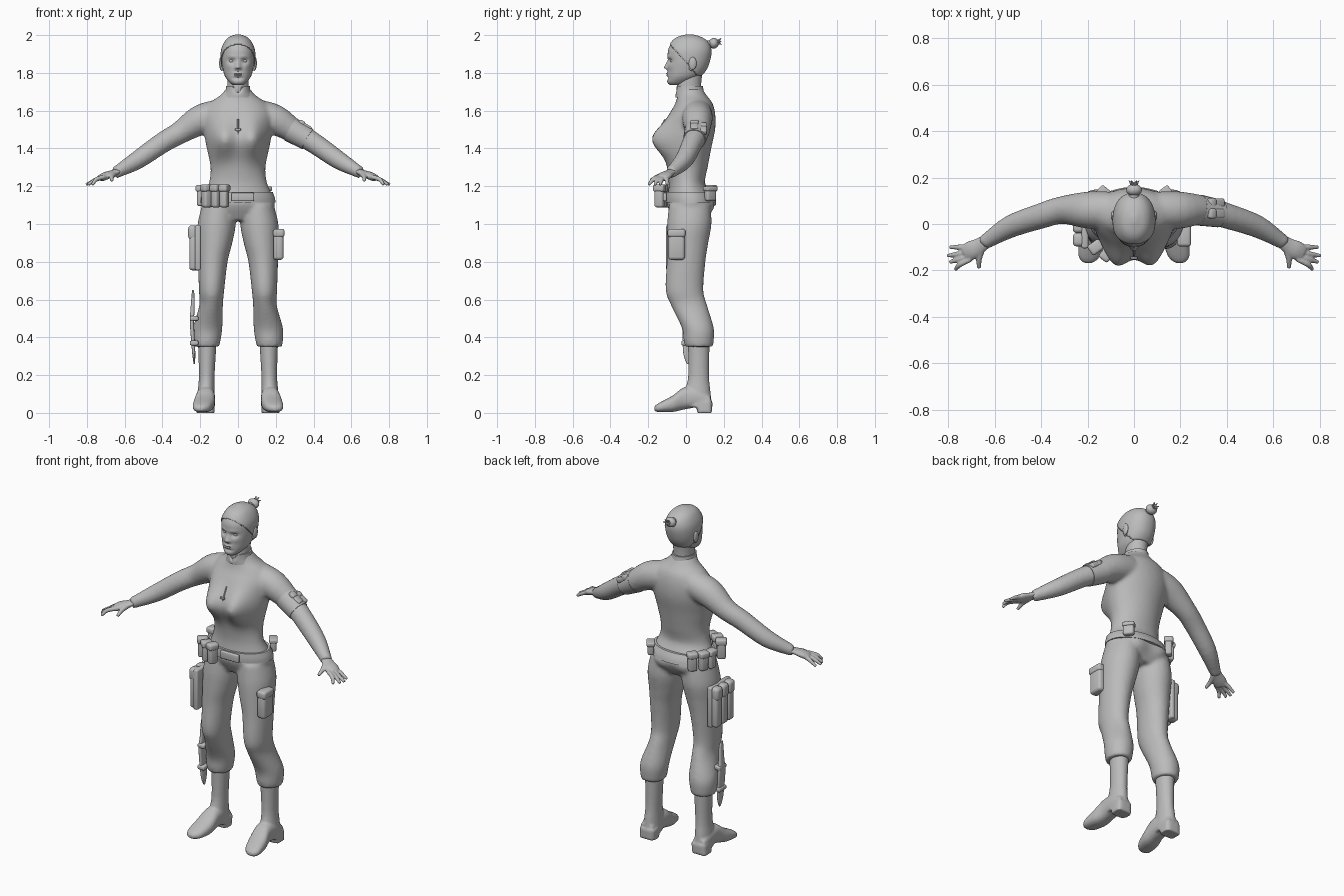
import bpy, bmesh, math
from mathutils import Vector, Matrix

cube = bpy.data.objects.get("Cube")
if cube:
    bpy.data.objects.remove(cube, do_unlink=True)

grey = bpy.data.materials.new("plain grey")
grey.use_nodes = True
tone = (0.5, 0.5, 0.5, 1)
grey.diffuse_color = tone
grey.node_tree.nodes["Principled BSDF"].inputs["Base Color"].default_value = tone


def finish(name, bm, voxel=0, smooth=4):
    """Turn a bmesh into an object; a voxel size fuses its pieces into one skin."""
    bmesh.ops.recalc_face_normals(bm, faces=bm.faces)
    mesh = bpy.data.meshes.new(name)
    bm.to_mesh(mesh)
    bm.free()
    mesh.materials.append(grey)
    obj = bpy.data.objects.new(name, mesh)
    bpy.context.collection.objects.link(obj)
    bpy.ops.object.select_all(action='DESELECT')
    obj.select_set(True)
    bpy.context.view_layer.objects.active = obj
    bpy.ops.object.shade_smooth_by_angle(angle=math.radians(40))
    if voxel:
        fuse = obj.modifiers.new("fuse", 'REMESH')
        fuse.mode = 'VOXEL'
        fuse.voxel_size = voxel
        fuse.use_smooth_shade = True
        soften = obj.modifiers.new("soften", 'SMOOTH')
        soften.iterations = smooth
    return obj


def spline(rows, steps):
    """Catmull-Rom interpolation of rows of numbers."""
    out = []
    last = len(rows) - 1
    for i in range(last):
        four = [rows[max(0, min(last, i + j))] for j in (-1, 0, 1, 2)]
        for k in range(steps):
            t = k / steps
            out.append([q + (r - p) * t / 2 + (p - 2.5 * q + 2 * r - s / 2) * t * t
                        + (1.5 * (q - r) + (s - p) / 2) * t ** 3
                        for p, q, r, s in zip(*four)])
    return out + [list(rows[-1])]


def skin(bm, rings):
    """Bridge successive rings of points and cap both ends."""
    loops = [[bm.verts.new(p) for p in ring] for ring in rings]
    n = len(loops[0])
    for a, b in zip(loops, loops[1:]):
        for i in range(n):
            j = (i + 1) % n
            bm.faces.new((a[i], a[j], b[j], b[i]))
    bm.faces.new(loops[0])
    bm.faces.new(loops[-1])


def loft(bm, rows, axis='z', side=1, n=32, steps=4, power=2):
    """Rows are level, x from, x to, depth from, depth to."""
    def curve(c):
        return math.copysign(abs(c) ** (2 / power), c)
    rings = []
    for level, a, b, c, d in spline(rows, steps):
        ring = []
        for i in range(n):
            ang = math.tau * (i + 0.5) / n
            x = side * ((a + b) / 2 + (b - a) / 2 * curve(math.cos(ang)))
            w = (c + d) / 2 + (d - c) / 2 * curve(math.sin(ang))
            ring.append((x, w, level) if axis == 'z' else (x, level, w))
        rings.append(ring)
    skin(bm, rings)


def even(rows):
    """Rows of level, half width, front, back for parts centred on x."""
    return [(z, -w, w, f, b) for z, w, f, b in rows]


def tube(bm, path, side=1, flat=1, n=16, steps=4):
    """Path rows are x, y, z, radius."""
    rows = spline(path, steps)
    pts = [Vector((side * r[0], r[1], r[2])) for r in rows]
    rings = []
    for i, p in enumerate(pts):
        t = (pts[min(i + 1, len(pts) - 1)] - pts[max(i - 1, 0)]).normalized()
        u = t.cross(Vector((0, 0, 1)))
        u = u.normalized() if u.length > 0.01 else Vector((1, 0, 0))
        v = u.cross(t)
        rings.append([p + rows[i][3] * (u * math.cos(a) + v * flat * math.sin(a))
                      for a in (math.tau * k / n for k in range(n))])
    skin(bm, rings)


def push(bm, centre, size, move):
    """Sculpt a soft bump or dent."""
    for v in bm.verts:
        d = sum(((p - c) / s) ** 2 for p, c, s in zip(v.co, centre, size))
        v.co += Vector(move) * math.exp(-d)


def ball(bm, centre, size, n=16):
    bmesh.ops.create_uvsphere(bm, u_segments=n, v_segments=n // 2 + 2, radius=1,
                              matrix=Matrix.Translation(centre) @ Matrix.Diagonal((*size, 1)))


def box(name, centre, size, turn=0, tilt=0, round_by=0.3):
    bm = bmesh.new()
    bmesh.ops.create_cube(bm, size=1, matrix=Matrix.Diagonal((*size, 1)))
    bmesh.ops.bevel(bm, geom=bm.edges[:], offset=min(size) * round_by, segments=3,
                    profile=0.5, affect='EDGES')
    bm.transform(Matrix.Translation(centre) @ Matrix.Rotation(turn, 4, 'Z')
                 @ Matrix.Rotation(tilt, 4, 'Y'))
    return finish(name, bm)


def pouch(name, x, y, z, depth, width, height):
    """Rounded pouch with a flap, facing away from the body."""
    turn = math.atan2(y - 0.02, x)
    box(name, (x, y, z), (depth, width, height), turn)
    box(name + "_flap", (x, y, z + height * 0.35),
        (depth + 0.012, width + 0.008, height * 0.32), turn)


# Jumpsuit: torso, sleeves and trousers fused into one skin
suit = bmesh.new()
loft(suit, even([(1.02, .12, -.06, .1), (1.1, .195, -.1, .14), (1.16, .177, -.095, .125),
                 (1.22, .153, -.09, .1), (1.3, .145, -.095, .115), (1.4, .165, -.095, .135),
                 (1.5, .183, -.09, .155), (1.58, .185, -.08, .155), (1.64, .15, -.055, .14),
                 (1.68, .095, -.045, .11), (1.72, .06, -.04, .085)]), n=48)
for s in (1, -1):
    push(suit, (s * .08, -.09, 1.45), (.075, .12, .095), (0, -.1, 0))
    push(suit, (s * .09, .13, 1.08), (.06, .08, .07), (0, .025, 0))
for s in (1, -1):
    loft(suit, [(1.1, .02, .19, -.09, .13), (1, .012, .214, -.1, .135),
                (.9, .03, .214, -.102, .118), (.8, .055, .212, -.102, .103),
                (.65, .073, .207, -.108, .092), (.57, .08, .205, -.08, .112),
                (.45, .083, .238, -.022, .147), (.38, .093, .238, -.012, .147),
                (.35, .1, .232, -.005, .142)], side=s)
    tube(suit, [(.1, .06, 1.58, .08), (.2, .06, 1.55, .08), (.31, .06, 1.482, .06),
                (.4, .035, 1.43, .055), (.53, -.01, 1.34, .049), (.63, -.07, 1.282, .034),
                (.65, -.085, 1.272, .032)], s, n=24)
finish("jumpsuit", suit, 0.011)

# Hands and boots
for s, label in ((1, "left"), (-1, "right")):
    hand = bmesh.new()
    tube(hand, [(.635, -.073, 1.28, .03), (.665, -.093, 1.268, .034),
                (.7, -.113, 1.255, .041), (.728, -.128, 1.242, .036)], s, flat=0.5)
    for y0, x1, y1 in ((-.1, .795, -.1), (-.118, .805, -.137),
                       (-.136, .795, -.165), (-.152, .77, -.197)):
        tube(hand, [(.705, y0, 1.25, .012), (.75, (y0 + y1) / 2, 1.236, .012),
                    (x1, y1, 1.208, .008)], s, n=10)
    tube(hand, [(.655, -.1, 1.268, .017), (.668, -.15, 1.25, .013),
                (.668, -.19, 1.23, .009)], s, n=10)
    finish(label + "_hand", hand, 0.005, 2)

    boot = bmesh.new()
    loft(boot, [(.38, .113, .212, .01, .125), (.2, .124, .207, .012, .122),
                (.11, .124, .214, -.005, .13), (.03, .122, .22, 0, .138)], side=s)
    loft(boot, [(.13, .135, .213, .035, .09), (.06, .124, .22, .03, .13),
                (-.01, .122, .222, .018, .135), (-.07, .125, .236, .005, .092),
                (-.13, .142, .24, .004, .06), (-.155, .16, .232, .006, .045),
                (-.168, .18, .215, .012, .034)], axis='y', side=s, power=2.5)
    loft(boot, [(0, .125, .222, .06, .138), (.06, .122, .22, .05, .14)], side=s, power=4)
    finish(label + "_boot", boot, 0.007, 3)


# Head with sculpted face
def skull():
    bm = bmesh.new()
    loft(bm, even([(1.735, .025, -.085, -.02), (1.75, .045, -.099, .02),
                   (1.78, .068, -.098, .07), (1.82, .08, -.097, .105),
                   (1.87, .087, -.096, .124), (1.92, .085, -.095, .13),
                   (1.96, .069, -.075, .115), (1.985, .046, -.045, .08),
                   (1.999, .01, .005, .035)]), n=96, steps=7, power=2.2)
    return bm


head = skull()
for s in (1, -1):
    push(head, (s * .034, -.09, 1.863), (.019, .05, .013), (0, .014, 0))
    push(head, (s * .03, -.09, 1.885), (.025, .05, .009), (0, -.004, 0))
    push(head, (s * .045, -.07, 1.835), (.02, .05, .018), (0, -.004, 0))
    push(head, (s * .012, -.1, 1.824), (.008, .05, .008), (0, -.007, 0))
for z, high, out in ((1.829, .01, -.016), (1.845, .018, -.011), (1.796, .006, -.008),
                     (1.785, .006, -.007), (1.79, .003, .004), (1.772, .008, .006)):
    push(head, (0, -.1, z), (.013 if z > 1.8 else .024, .05, high), (0, out, 0))
for s in (1, -1):
    ball(head, (s * .034, -.069, 1.863), (.015, .013, .011))
    ball(head, (s * .09, .035, 1.85), (.01, .021, .034))
    ball(head, (s * .085, .028, 1.825), (.008, .012, .014))
loft(head, even([(1.66, .06, -.03, .1), (1.72, .056, -.05, .08), (1.82, .058, -.03, .09)]))
finish("head", head)

# Swept back hair, bun and loose tuft
hair = skull()
bare = [v for v in hair.verts if v.co.z < max(1.79, 1.94 - 1.15 * (v.co.y + .08))]
bmesh.ops.delete(hair, geom=bare, context='VERTS')
shell = finish("hair", hair).modifiers.new("thickness", 'SOLIDIFY')
shell.thickness = 0.005
shell.offset = 1
bun = bmesh.new()
ball(bun, (0, .147, 1.957), (.034, .026, .028))
tube(bun, [(0, .1, 1.945, .024), (0, .135, 1.953, .02)])
for k in range(6):
    a = math.tau * k / 6
    tube(bun, [(0, .16, 1.96, .008), (.012 * math.cos(a), .175, 1.965 + .01 * math.sin(a), .006),
               (.022 * math.cos(a), .187, 1.967 + .02 * math.sin(a), .001)], n=6)
finish("hair_bun", bun)

# Collar with a notched front, and chest fastening
collar = bmesh.new()
loft(collar, even([(1.67, .085, -.055, .11), (1.7, .068, -.057, .095),
                   (1.73, .063, -.056, .09)]), n=48)
push(collar, (0, -.06, 1.73), (.02, .04, .03), (0, .01, -.035))
finish("collar", collar)
zipper = bmesh.new()
tube(zipper, [(0, -.15, 1.43, .005), (0, -.143, 1.49, .005), (0, -.11, 1.555, .004)], n=8)
finish("chest_zipper", zipper)
box("zipper_pull", (0, -.147, 1.5), (.03, .01, .012))

# Belt, buckle and belt pouches
belt = bmesh.new()
loft(belt, even([(1.115, .199, -.109, .16), (1.14, .195, -.11, .153),
                 (1.17, .184, -.107, .137)]), n=48)
finish("belt", belt)
box("belt_buckle", (.025, -.112, 1.143), (.12, .02, .045))
for i, (x, y) in enumerate(((-.165, -.1), (-.117, -.13), (-.072, -.14))):
    pouch("front_pouch_%d" % i, x, y, 1.148, .05, .042, .12)
for i, (x, y) in enumerate(((-.197, .04), (-.178, .09), (-.135, .132))):
    pouch("back_pouch_%d" % i, x, y, 1.15, .04, .05, .11)
pouch("left_back_pouch", .145, .128, 1.16, .035, .06, .075)

# Thigh pocket on the left, thigh pack on the right
box("thigh_pocket", (.214, -.05, .885), (.054, .088, .15))
box("thigh_pocket_flap", (.216, -.05, .952), (.06, .094, .045))
box("thigh_pack_base", (-.212, -.01, .875), (.03, .19, .24))
for i in range(3):
    y = -.068 + i * .058
    box("thigh_pack_cell_%d" % i, (-.231, y, .86), (.054, .056, .21))
    box("thigh_pack_flap_%d" % i, (-.233, y, .955), (.062, .058, .075))

# Sheathed knife on the right shin
knife = bmesh.new()
loft(knife, [(.26, -.235, -.228, .005, .015), (.32, -.243, -.226, -.015, .035),
             (.48, -.255, -.233, -.02, .04), (.54, -.252, -.23, -.012, .03),
             (.62, -.246, -.23, -.01, .022), (.65, -.243, -.235, -.005, .01)], power=3)
finish("shin_knife", knife)
for z in (.37, .5):
    box("knife_strap", (-.232, .01, z), (.045, .07, .025))

# Band with small packs on the left upper arm
band = bmesh.new()
tube(band, [(.28, .06, 1.5, .067), (.37, .045, 1.448, .06)], n=24)
finish("arm_band", band)
for y, z in ((.045, 1.52), (.09, 1.505)):
    box("arm_pack", (.35, y, z), (.085, .04, .03), tilt=.55)
    box("arm_pack_flap", (.335, y, z + .012), (.035, .044, .034), tilt=.55)
